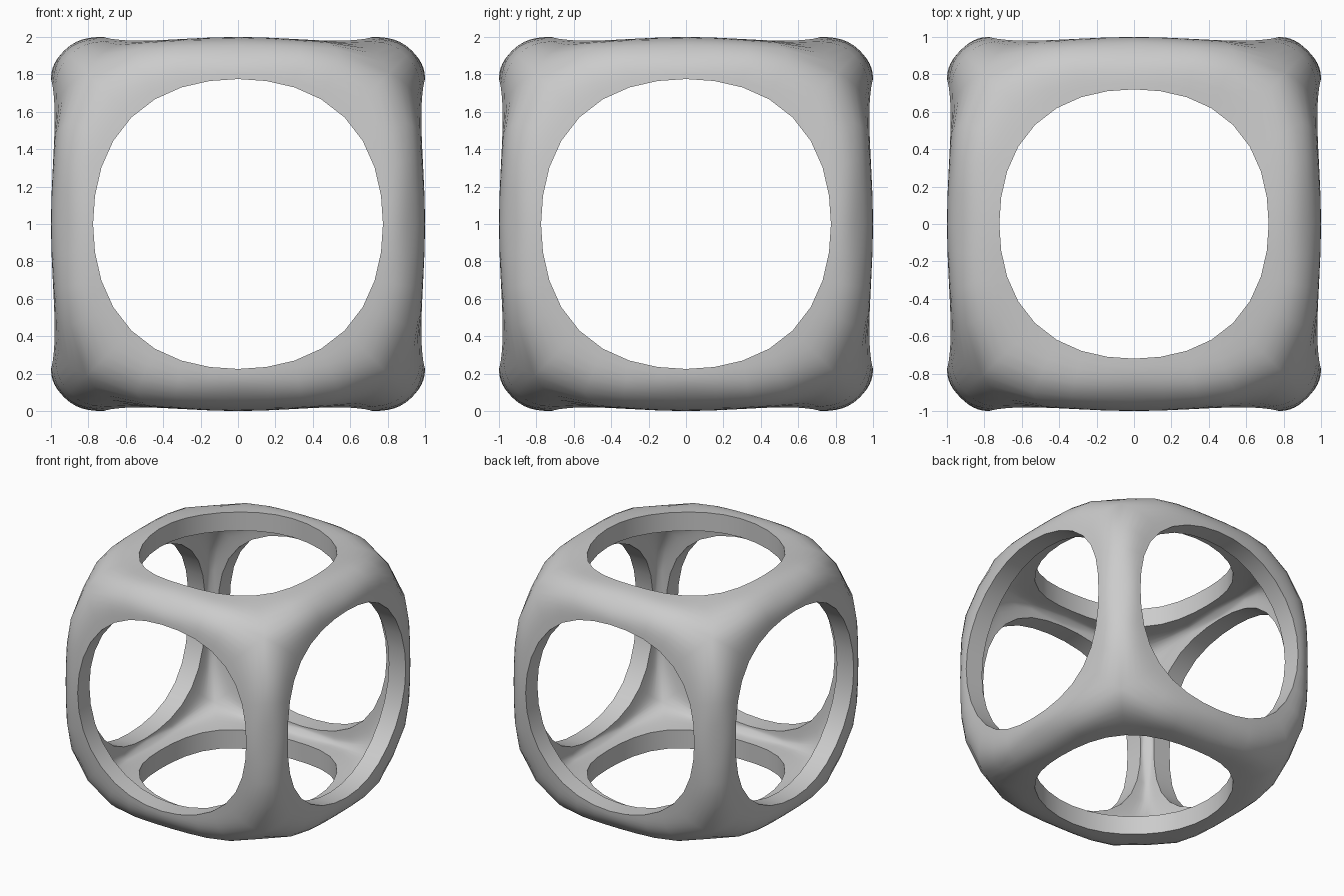
import bpy, bmesh, math
from mathutils import Vector, Matrix

if "Cube" in bpy.data.objects:
    bpy.data.objects.remove(bpy.data.objects["Cube"])

SEG, RINGS = 32, 6           # points round each hole, rings from hole to cube edge
MID, CORNER = 0.928, 0.81    # edge-middle and corner positions of the rounded cube
WALL = 0.155


def seam_point(a):
    """Point and normal on the rounded cube edge for angle a round the +z face."""
    c, s = math.cos(a), math.sin(a)
    big, small = max(abs(c), abs(s)), min(abs(c), abs(s))
    t = CORNER * small / big
    f = t / CORNER
    pos = MID - (MID - CORNER) * f ** 3.5
    slope = -(MID - CORNER) * 3.5 * f ** 2.5 / CORNER
    sc, ss = math.copysign(1, c), math.copysign(1, s)
    if abs(c) >= abs(s):
        return Vector((sc * pos, ss * t, pos)), Vector((sc, -2 * slope * ss, 1)).normalized()
    return Vector((sc * t, ss * pos, pos)), Vector((-2 * slope * sc, ss, 1)).normalized()


def strip(a, hole):
    """Curve from the hole rim out to the cube edge."""
    diag = math.sin(2 * a) ** 2
    r = hole * (1 + 0.04 * diag)
    rim = Vector((r * math.cos(a), r * math.sin(a), 1 - 0.02 * diag))
    seam, n = seam_point(a)
    v = seam - rim
    out = Vector((v.x, v.y, -0.1 * diag * v.xy.length)).normalized()
    back = (-v + n * n.dot(v)).normalized()
    h = 0.38 * v.length
    p1, p2 = rim + out * h, seam + back * h
    pts = []
    for j in range(RINGS + 1):
        t = j / RINGS
        u = 1 - t
        pts.append(rim * u**3 + p1 * 3*u*u*t + p2 * 3*u*t*t + seam * t**3)
    return pts


bm = bmesh.new()

# Outer skin: the same holed face turned to all six sides
turns = [(Matrix.Identity(3), 0.72), (Matrix.Rotation(math.pi, 3, 'X'), 0.72)]
turns += [(Matrix.Rotation(k * math.pi / 2, 3, 'Z') @ Matrix.Rotation(math.pi / 2, 3, 'X'), 0.775)
          for k in range(4)]
for rot, hole in turns:
    grid = [[bm.verts.new(rot @ p) for p in strip(2 * math.pi * i / SEG, hole)]
            for i in range(SEG)]
    for i in range(SEG):
        a, b = grid[i], grid[(i + 1) % SEG]
        for j in range(RINGS):
            bm.faces.new((a[j], a[j + 1], b[j + 1], b[j]))
bmesh.ops.remove_doubles(bm, verts=bm.verts[:], dist=0.001)
bm.normal_update()

# Inner skin, and straight walls through the holes
outer_faces = bm.faces[:]
rims = [e for e in bm.edges if e.is_boundary]
inner = {}
for v in bm.verts[:]:
    n = v.normal.copy()
    if v.is_boundary:
        k = max(range(3), key=lambda i: abs(v.co[i]))
        n = Vector((0, 0, 0))
        n[k] = math.copysign(1, v.co[k])
    inner[v] = bm.verts.new(v.co - n * WALL)
for f in outer_faces:
    bm.faces.new([inner[v] for v in reversed(f.verts)])
for e in rims:
    loop = e.link_loops[0]
    a, b = loop.vert, loop.link_loop_next.vert
    bm.faces.new((b, a, inner[a], inner[b]))

bmesh.ops.translate(bm, verts=bm.verts[:], vec=(0, 0, 1))
mesh = bpy.data.meshes.new("rounded_cube_frame")
bm.to_mesh(mesh)
bm.free()
obj = bpy.data.objects.new("rounded_cube_frame", mesh)
bpy.context.collection.objects.link(obj)
bpy.context.view_layer.objects.active = obj
obj.select_set(True)
bpy.ops.object.shade_smooth_by_angle(angle=math.radians(40))
